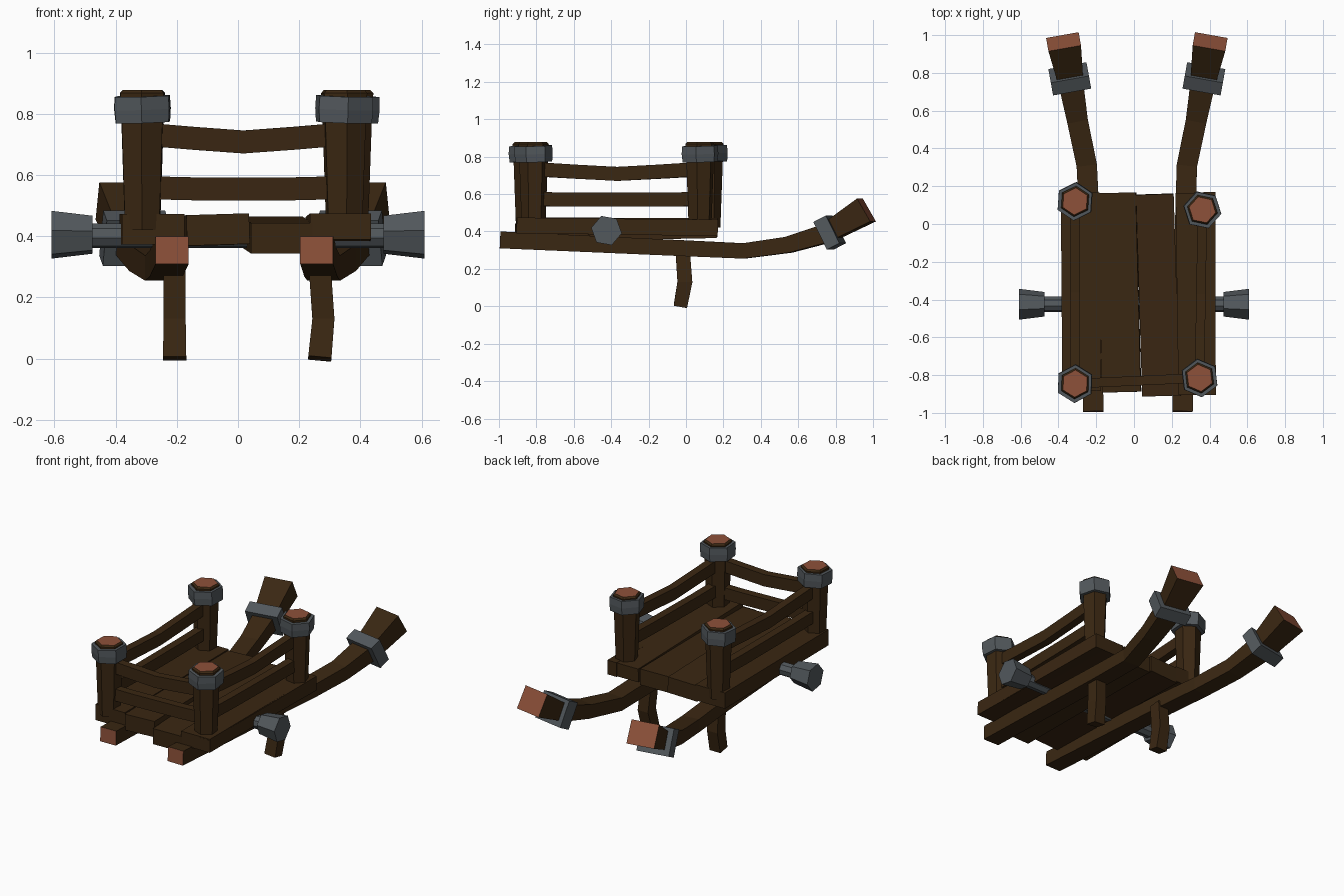
import bpy, bmesh, math
from mathutils import Vector, Matrix

if "Cube" in bpy.data.objects:
    bpy.data.objects.remove(bpy.data.objects["Cube"])


def mat(name, rgb):
    m = bpy.data.materials.new(name)
    m.diffuse_color = (*rgb, 1)
    m.use_nodes = True
    m.node_tree.nodes["Principled BSDF"].inputs["Base Color"].default_value = m.diffuse_color
    return m


WOOD = mat("dark wood", (0.042, 0.020, 0.006))
CUT = mat("cut wood", (0.27, 0.083, 0.042))
IRON = mat("grey iron", (0.085, 0.098, 0.108))


def finish(name, bm, mats):
    bmesh.ops.recalc_face_normals(bm, faces=bm.faces)
    me = bpy.data.meshes.new(name)
    bm.to_mesh(me)
    bm.free()
    for m in mats:
        me.materials.append(m)
    ob = bpy.data.objects.new(name, me)
    bpy.context.collection.objects.link(ob)
    return ob


def loft(name, rings, mats, cut_start=False, cut_end=False):
    """Skin a list of vertex rings and cap both ends."""
    bm = bmesh.new()
    vs = [[bm.verts.new(p) for p in r] for r in rings]
    n = len(vs[0])
    for a, b in zip(vs, vs[1:]):
        for i in range(n):
            bm.faces.new((a[i], a[(i + 1) % n], b[(i + 1) % n], b[i]))
    bm.faces.new(vs[0]).material_index = int(cut_start)
    bm.faces.new(vs[-1]).material_index = int(cut_end)
    return finish(name, bm, mats)


def beam(name, pts, up=(0, 0, 1), mats=(WOOD,), **caps):
    """Rectangular beam along points (x, y, z, width, height)."""
    rings = []
    P = [Vector(p[:3]) for p in pts]
    for i, p in enumerate(pts):
        t = (P[min(i + 1, len(P) - 1)] - P[max(i - 1, 0)]).normalized()
        s = t.cross(Vector(up)).normalized()
        u = s.cross(t)
        rings.append([P[i] + s * (p[3] / 2 * a) + u * (p[4] / 2 * b)
                      for a, b in ((-1, -1), (1, -1), (1, 1), (-1, 1))])
    return loft(name, rings, mats, **caps)


def turned(name, pos, profile, rot, mats, axis="Z", tilt=(0, 0), sides=6, **caps):
    """Faceted round part from (radius, height) pairs along an axis."""
    M = Matrix.Translation(pos)
    if axis == "X":
        M = M @ Matrix.Rotation(math.pi / 2, 4, "Y")
    M = M @ Matrix.Rotation(tilt[0], 4, "X") @ Matrix.Rotation(tilt[1], 4, "Y")
    rings = []
    for r, h in profile:
        rings.append([M @ Vector((r * math.cos(rot + k * math.tau / sides),
                                  r * math.sin(rot + k * math.tau / sides), h))
                      for k in range(sides)])
    return loft(name, rings, mats, **caps)


# Long shafts with flared handles, iron collars and prop legs
for side, s, dx in (("left", -1, 0.0), ("right", 1, 0.03)):
    def X(v, f=1.0):
        return s * v + dx * f
    beam(f"{side}_shaft", [
        (X(0.215, 1.4), -0.993, 0.355, 0.108, 0.09),
        (X(0.235, 1.2), 0.0, 0.31, 0.108, 0.085),
        (X(0.25), 0.31, 0.296, 0.108, 0.082),
        (X(0.30), 0.55, 0.329, 0.11, 0.086),
        (X(0.335), 0.75, 0.388, 0.13, 0.10),
        (X(0.373), 0.965, 0.515, 0.175, 0.142)],
        mats=(WOOD, CUT), cut_start=True, cut_end=True)
    beam(f"{side}_shaft_collar", [
        (X(0.334), 0.735, 0.377, 0.205, 0.165),
        (X(0.346), 0.802, 0.411, 0.205, 0.165)], mats=(IRON,))
    bend = 0.012 if s > 0 else 0.0
    lx = 0.267 if s > 0 else -0.207
    beam(f"{side}_leg", [
        (lx, -0.03, 0.0, 0.076, 0.072),
        (lx + bend, -0.006, 0.13, 0.072, 0.08),
        (lx, -0.018, 0.30, 0.072, 0.076)], up=(0, 1, 0))

# Deck planks: centre x front/back, y front/back, z front/back, width, thickness
planks = [
    (-0.277, -0.285, -0.885, 0.165, 0.423, 0.423, 0.205, 0.10),
    (-0.065, -0.092, -0.89, 0.165, 0.422, 0.418, 0.205, 0.10),
    (0.143, 0.110, -0.91, 0.158, 0.393, 0.415, 0.20, 0.10),
    (0.335, 0.320, -0.905, 0.165, 0.432, 0.420, 0.20, 0.085),
]
for i, (xa, xb, ya, yb, za, zb, w, h) in enumerate(planks):
    beam(f"deck_plank_{i + 1}", [(xa, ya, za, w, h), (xb, yb, zb, w, h)],
         up=(-0.03 if i == 1 else 0, 0, 1))
beam("right_edge_plank", [(0.40, -0.905, 0.43, 0.065, 0.075),
                          (0.40, 0.17, 0.42, 0.065, 0.09)])

# Corner posts with iron bands and cut tops
posts = {
    "front_left": ((-0.312, -0.845), 88),
    "front_right": ((0.347, -0.815), 97),
    "back_left": ((-0.312, 0.12), 86),
    "back_right": ((0.362, 0.075), 108),
}
for name, ((x, y), deg) in posts.items():
    a = math.radians(deg)
    turned(f"{name}_post", (x, y, 0), [(0.064, 0.42), (0.077, 0.78), (0.082, 0.868),
                                       (0.072, 0.878)], a, (WOOD, CUT), cut_end=True)
    turned(f"{name}_post_band", (x, y, 0.815), [(0.099, -0.043), (0.103, 0.0), (0.101, 0.043)],
           a, (IRON,), tilt=(0.03, -0.03 if x < 0 else 0.03))


# Rails between posts, sagging in the middle; the back stays open
def rail(name, p, q, z, h, sag):
    (xa, ya), (xb, yb) = posts[p][0], posts[q][0]
    beam(name, [(xa + (xb - xa) * t, ya + (yb - ya) * t, z - d, 0.05, h)
                for t, d in ((0, -0.004), (0.25, sag * 0.45), (0.5, sag), (0.75, sag * 0.45), (1, -0.004))])


for label, p, q in (("front", "front_left", "front_right"),
                    ("left", "front_left", "back_left"),
                    ("right", "front_right", "back_right")):
    rail(f"{label}_upper_rail", p, q, 0.73, 0.075, 0.022)
    rail(f"{label}_lower_rail", p, q, 0.555 if label == "front" else 0.57, 0.075, 0.0)

# Axle with flared hubs
turned("axle", (0, -0.425, 0.402), [(0.041, -0.49), (0.041, 0.49)], 0.2, (IRON,), axis="X", sides=8)
for side, s in (("left", -1), ("right", 1)):
    turned(f"{side}_hub", (0, -0.425, 0.405), [(0.066, s * 0.475), (0.083, s * 0.609)],
           math.radians(80), (IRON,), axis="X")
